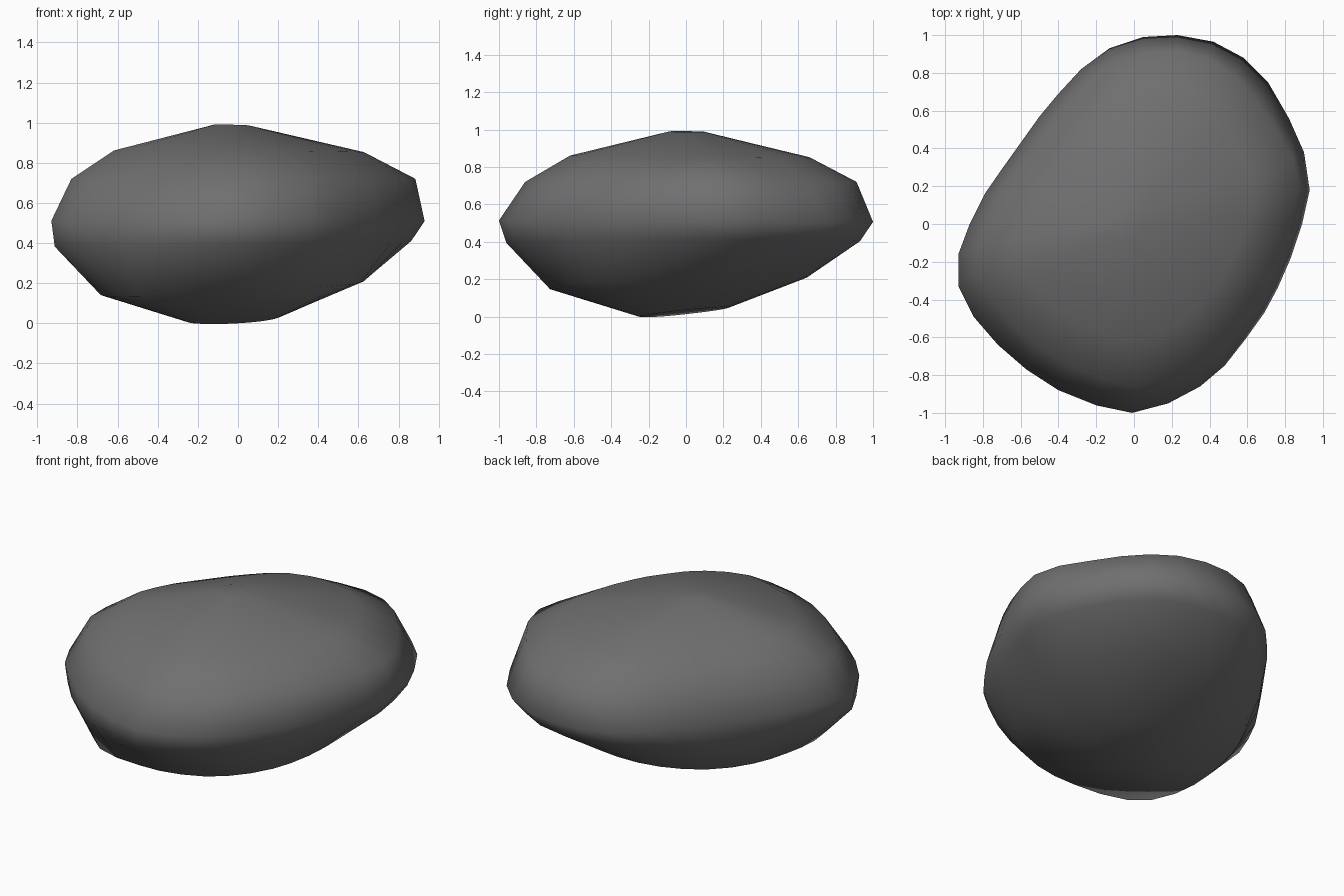
import bpy, bmesh, math

if "Cube" in bpy.data.objects:
    bpy.data.objects.remove(bpy.data.objects["Cube"])

# Widest outline of the stone, seen from above (clockwise)
outline = [(0.05, 0.99), (0.23, 1.0), (0.42, 0.965), (0.58, 0.88), (0.71, 0.75), (0.82, 0.56),
           (0.90, 0.38), (0.93, 0.18), (0.89, 0.0), (0.83, -0.18), (0.76, -0.34), (0.69, -0.47),
           (0.59, -0.61), (0.48, -0.75), (0.35, -0.86), (0.18, -0.95), (-0.01, -1.0), (-0.2, -0.96),
           (-0.40, -0.88), (-0.57, -0.77), (-0.72, -0.64), (-0.85, -0.49), (-0.93, -0.33),
           (-0.93, -0.16), (-0.87, 0.0), (-0.79, 0.16), (-0.70, 0.29), (-0.60, 0.43),
           (-0.50, 0.57), (-0.40, 0.69), (-0.28, 0.82), (-0.13, 0.93)]

# Rings: x scale, y scale, x shift, y shift, height, tilt along x, tilt along y,
# roundness, bulge at back right, bulge at front left
rings = [(0.25, 0.24, -0.015, -0.01, 0.025, 0.05, 0.10, 0.5, 0, 0),
         (0.70, 0.69, -0.02, -0.04, 0.183, 0.045, 0.04, 0.7, 0, 0.09),
         (0.955, 0.945, -0.025, -0.015, 0.397, 0.015, 0.003, 0, 0, 0),
         (1.0, 1.0, 0.0, 0.0, 0.51, 0.0, -0.004, 0, 0, 0),
         (0.925, 0.89, 0.03, 0.03, 0.72, 0.0, 0.0, 0, -0.06, 0),
         (0.67, 0.64, 0.005, 0.02, 0.857, -0.005, -0.006, 0, 0, 0),
         (0.09, 0.095, -0.03, 0.005, 0.988, -0.03, -0.01, 0.7, 0, 0)]

stone_grey = bpy.data.materials.new("stone grey")
stone_grey.diffuse_color = (0.16, 0.16, 0.16, 1)
stone_grey.use_nodes = True
stone_grey.node_tree.nodes["Principled BSDF"].inputs["Base Color"].default_value = stone_grey.diffuse_color


def ring_point(px, py, roundness, back, front):
    """Blend an outline point towards a rounded square and add the diagonal bulges."""
    a = math.atan2(py, px)
    c, s = math.cos(a), math.sin(a)
    r = (abs(c / 0.94) ** 2.3 + abs(s) ** 2.3) ** (-1 / 2.3)
    x = px + (r * c - px) * roundness
    y = py + (r * s - py) * roundness
    d = (c + s) / math.sqrt(2)
    push = back * max(0, d) ** 10 - front * max(0, -d) ** 10
    return x, y, push * math.sqrt(0.5)


# Stone: stacked rings joined by bands, closed at top and bottom
bm = bmesh.new()
loops = []
for sx, sy, ox, oy, z, tx, ty, roundness, back, front in rings:
    loop = []
    for px, py in outline:
        x, y, push = ring_point(px, py, roundness, back, front)
        x, y = x * sx + ox + push, y * sy + oy + push
        loop.append(bm.verts.new((x, y, z + tx * x + ty * y)))
    loops.append(loop)
n = len(outline)
for low, high in zip(loops, loops[1:]):
    for i in range(n):
        j = (i + 1) % n
        bm.faces.new((low[i], low[j], high[j], high[i]))
bm.faces.new(loops[0])
bm.faces.new(loops[-1])
bmesh.ops.recalc_face_normals(bm, faces=bm.faces)
for f in bm.faces:
    f.smooth = True

mesh = bpy.data.meshes.new("stone")
bm.to_mesh(mesh)
bm.free()
mesh.materials.append(stone_grey)
bpy.context.collection.objects.link(bpy.data.objects.new("stone", mesh))
